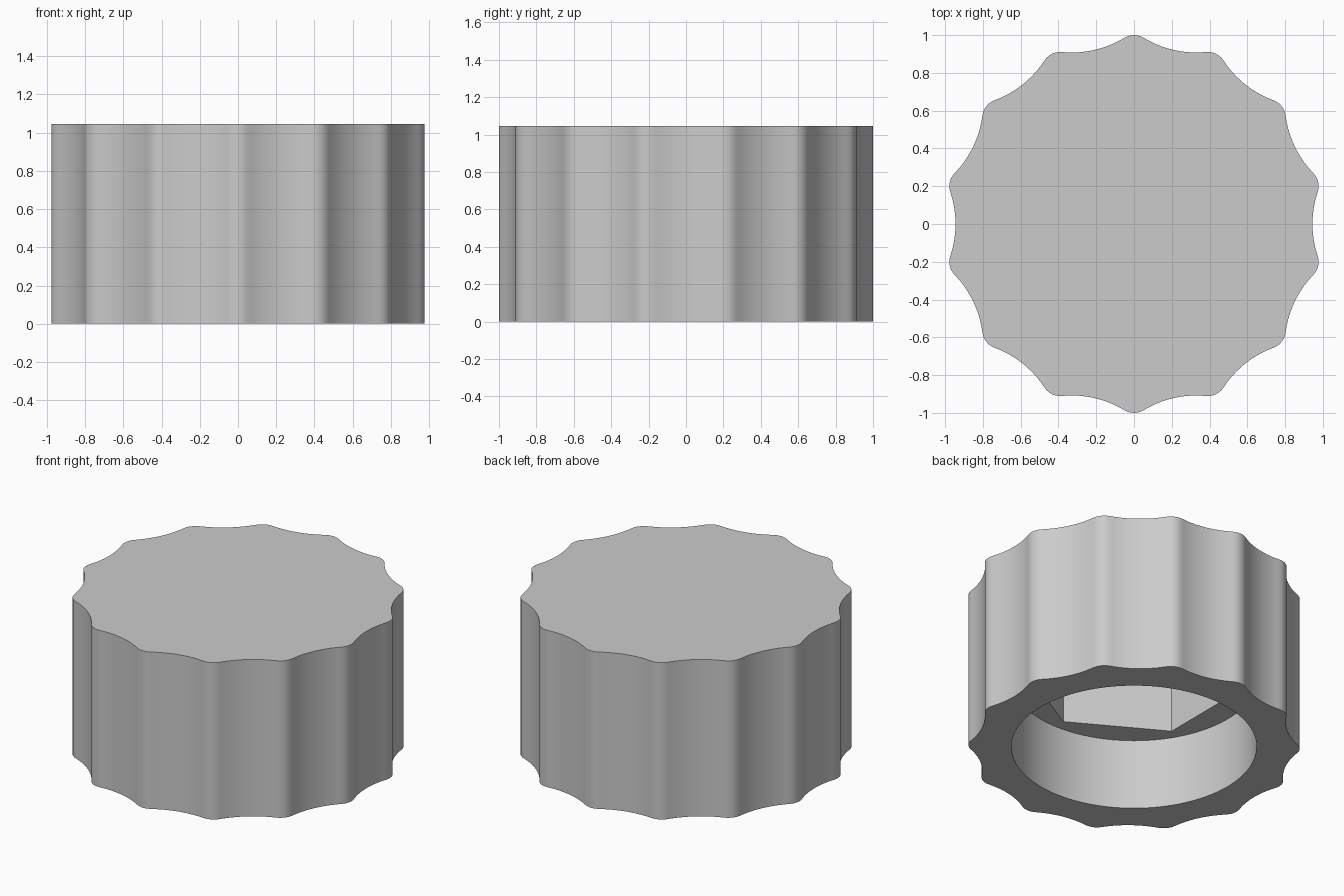
import bpy
import bmesh
import math

cube = bpy.data.objects.get("Cube")
if cube:
    bpy.data.objects.remove(cube, do_unlink=True)

LOBES, STEPS = 14, 24
COUNT = LOBES * STEPS
HEIGHT, LEDGE, SOCKET_TOP = 1.045, 0.47, 0.9
HALF = math.pi / LOBES

# Scalloped grip: rounded ridges of radius TIP, tangent to hollows of radius HOLLOW
TIP, VALLEY = 0.1, 0.945
TIP_C = 1 - TIP
tx, ty = TIP_C * math.cos(HALF), TIP_C * math.sin(HALF)
gap = VALLEY - tx
HOLLOW = (gap * gap + ty * ty - TIP * TIP) / (2 * (TIP - gap))
HOLLOW_C = VALLEY + HOLLOW
tangent = TIP / (TIP + HOLLOW)
TURN = math.atan2(ty * (1 - tangent), tx + (HOLLOW_C - tx) * tangent)


def grip(a):
    t = abs((a + HALF) % (2 * HALF) - HALF)
    s = HALF - t
    if s > TURN:
        return TIP_C * math.cos(t) + math.sqrt(TIP ** 2 - (TIP_C * math.sin(t)) ** 2)
    return HOLLOW_C * math.cos(s) - math.sqrt(HOLLOW ** 2 - (HOLLOW_C * math.sin(s)) ** 2)


def bore(a):
    return 0.74


def hexagon(a):
    return 0.575 / math.cos(a % (math.pi / 3) - math.pi / 6)


# Rings from the top, down the grip, up the bore and into the hexagonal socket
bm = bmesh.new()
rings = []
for radius, z in ((grip, HEIGHT), (grip, 0), (bore, 0), (bore, LEDGE),
                  (hexagon, LEDGE), (hexagon, SOCKET_TOP)):
    ring = []
    for i in range(COUNT):
        a = 2 * math.pi * i / COUNT
        r = radius(a)
        ring.append(bm.verts.new((-r * math.sin(a), r * math.cos(a), z)))
    rings.append(ring)

for upper, lower in zip(rings, rings[1:]):
    for i in range(COUNT):
        j = (i + 1) % COUNT
        bm.faces.new((upper[i], lower[i], lower[j], upper[j]))
bm.faces.new(rings[0])
bm.faces.new(rings[-1])
bmesh.ops.recalc_face_normals(bm, faces=bm.faces)

mesh = bpy.data.meshes.new("knob")
bm.to_mesh(mesh)
bm.free()
knob = bpy.data.objects.new("knob", mesh)
bpy.context.collection.objects.link(knob)

# Plain grey material
grey = bpy.data.materials.new("light grey")
grey.use_nodes = True
colour = (0.6, 0.6, 0.6, 1)
grey.diffuse_color = colour
grey.node_tree.nodes["Principled BSDF"].inputs["Base Color"].default_value = colour
mesh.materials.append(grey)

bpy.ops.object.select_all(action="DESELECT")
knob.select_set(True)
bpy.context.view_layer.objects.active = knob
bpy.ops.object.shade_smooth_by_angle(angle=math.radians(30))
